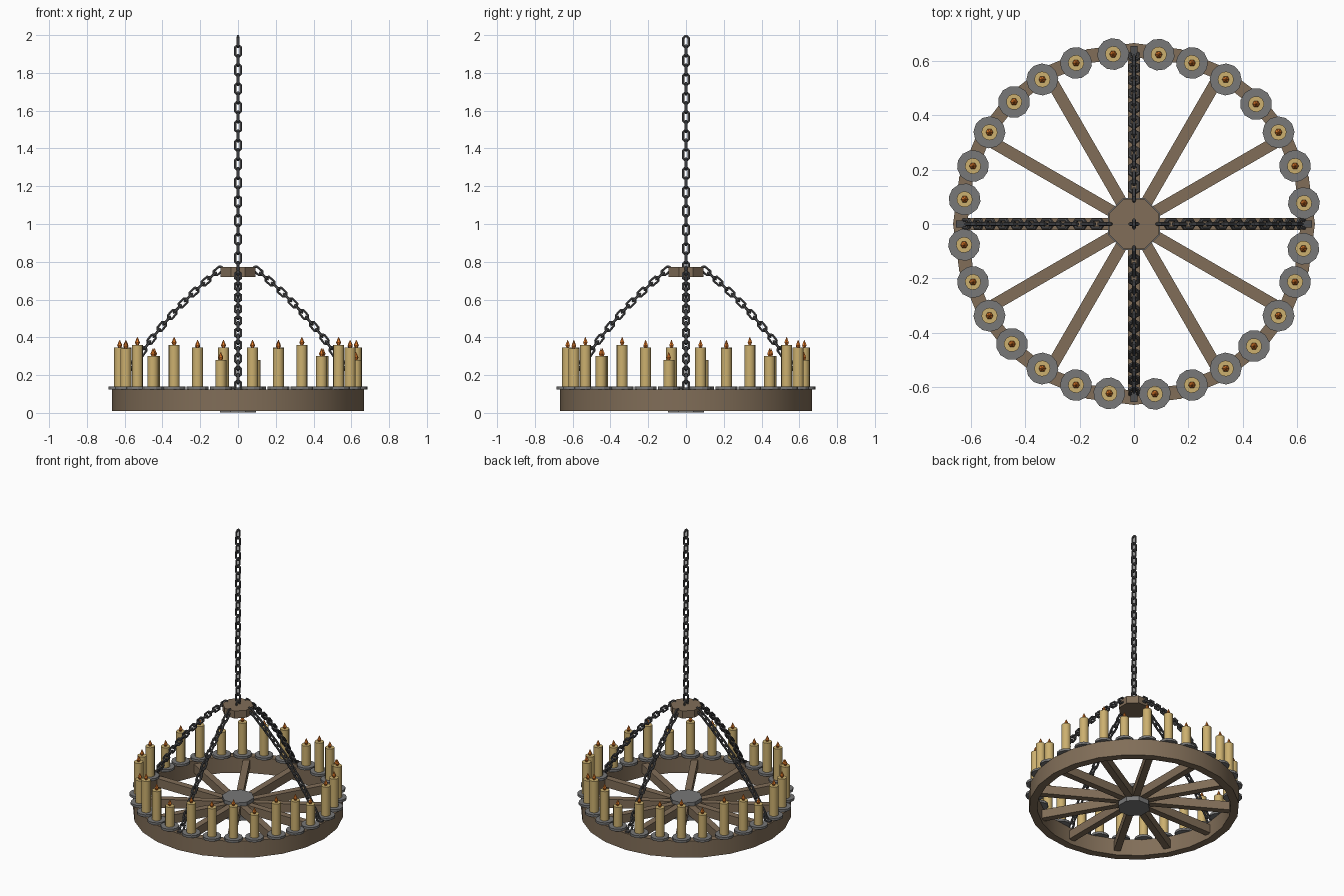
import bpy, bmesh, math
from math import sin, cos, pi, radians
from mathutils import Vector, Matrix

if "Cube" in bpy.data.objects:
    bpy.data.objects.remove(bpy.data.objects["Cube"])


def material(name, srgb):
    m = bpy.data.materials.new(name)
    m.diffuse_color = [((c + .055) / 1.055) ** 2.4 for c in srgb] + [1]
    m.use_nodes = True
    m.node_tree.nodes["Principled BSDF"].inputs["Base Color"].default_value = m.diffuse_color
    return m


WOOD = material("brown wood", (.505, .43, .345))
IRON = material("grey iron", (.47, .47, .47))
CHAIN = material("dark chain iron", (.31, .31, .315))
WAX = material("candle wax", (.80, .69, .435))
FLAME = material("orange flame", (.92, .50, .17))


def finish(name, bm, mat, smooth=False):
    bmesh.ops.recalc_face_normals(bm, faces=bm.faces)
    me = bpy.data.meshes.new(name)
    bm.to_mesh(me)
    bm.free()
    me.materials.append(mat)
    ob = bpy.data.objects.new(name, me)
    bpy.context.collection.objects.link(ob)
    if smooth:
        bpy.context.view_layer.objects.active = ob
        ob.select_set(True)
        bpy.ops.object.shade_smooth_by_angle(angle=radians(35))
        ob.select_set(False)
    return ob


def lathe(bm, profile, n, at=(0, 0, 0), phase=0.0, closed=False):
    """Spin (radius, z) points round the z axis; open profiles get capped."""
    rings = []
    for r, z in profile:
        rings.append([bm.verts.new((at[0] + r * cos(phase + 2 * pi * i / n),
                                    at[1] + r * sin(phase + 2 * pi * i / n), at[2] + z))
                      for i in range(n)])
    pairs = list(zip(rings, rings[1:]))
    if closed:
        pairs.append((rings[-1], rings[0]))
    else:
        bm.faces.new(rings[0])
        bm.faces.new(rings[-1])
    for a, b in pairs:
        for i in range(n):
            j = (i + 1) % n
            bm.faces.new((a[i], a[j], b[j], b[i]))


def link(bm, centre, along, side, length=.07, width=.043, r=.0068):
    """One chain link: an oblong loop with a four-sided section."""
    along, side = along.normalized(), side.normalized()
    normal = along.cross(side)
    hw, hl, c = width / 2 - r, length / 2 - r, .009
    loop = [(hw, -hl + c), (hw, hl - c), (hw - c, hl), (c - hw, hl),
            (-hw, hl - c), (-hw, c - hl), (c - hw, -hl), (hw - c, -hl)]
    rings = []
    for u, v in loop:
        p = centre + side * u + along * v
        out = (side * (u / hw) + along * (v / hl)).normalized()
        rings.append([bm.verts.new(p + out * r * sx + normal * r * sy)
                      for sx, sy in ((1, .6), (1, -.6), (0, -1), (-1, -.6), (-1, .6), (0, 1))])
    for a, b in zip(rings, rings[1:] + rings[:1]):
        for k in range(6):
            bm.faces.new((a[k], a[(k + 1) % 6], b[(k + 1) % 6], b[k]))


def box(bm, size, matrix):
    bmesh.ops.create_cube(bm, size=1, matrix=matrix @ Matrix.Diagonal((*size, 1)))


# wheel rim
bm = bmesh.new()
lathe(bm, [(.615, .01), (.667, .01), (.667, .125), (.615, .125)], 24, closed=True)
finish("wheel_rim", bm, WOOD, True)

# twelve spokes
bm = bmesh.new()
for i in range(12):
    box(bm, (.57, .044, .06), Matrix.Rotation(i * pi / 6, 4, 'Z') @ Matrix.Translation((.345, 0, .07)))
finish("spokes", bm, WOOD)

# hub with iron caps
bm = bmesh.new()
lathe(bm, [(.085, .02), (.085, .12)], 8, phase=pi / 8)
finish("hub", bm, WOOD)
bm = bmesh.new()
lathe(bm, [(.104, .003), (.104, .035)], 8, phase=pi / 8)
lathe(bm, [(.104, .105), (.104, .13)], 8, phase=pi / 8)
finish("hub_caps", bm, IRON)

# upper wooden block where the chains meet
bm = bmesh.new()
lathe(bm, [(.1, .72), (.1, .772)], 8, phase=pi / 8)
finish("chain_block", bm, WOOD)

# vertical chain
bm = bmesh.new()
X, Y, Z = Vector((1, 0, 0)), Vector((0, 1, 0)), Vector((0, 0, 1))
for i in range(25):
    link(bm, Vector((0, 0, 1.965 - .0498 * i)), Z, X if i % 2 else Y)
finish("main_chain", bm, CHAIN)

# four bowed side chains, evenly spaced links along a curve
P0, P1, P2 = Vector((.105, 0, .752)), Vector((.43, 0, .485)), Vector((.618, 0, .145))
path = [P0 * (1 - t) ** 2 + P1 * 2 * t * (1 - t) + P2 * t * t for t in (k / 200 for k in range(201))]
dist = [0]
for a, b in zip(path, path[1:]):
    dist.append(dist[-1] + (b - a).length)
LINKS = 20
bm = bmesh.new()
for q in range(4):
    rot = Matrix.Rotation(q * pi / 2, 3, 'Z')
    for i in range(LINKS):
        k = min(range(201), key=lambda n: abs(dist[n] - dist[-1] * i / (LINKS - 1)))
        along = (path[min(k + 1, 200)] - path[max(k - 1, 0)]).normalized()
        side = Y if i % 2 else along.cross(Y)
        link(bm, rot @ path[k], rot @ along, rot @ side, length=.066, width=.042)
finish("side_chains", bm, CHAIN)

# anchor plates on the rim
bm = bmesh.new()
for q in range(4):
    rot = Matrix.Rotation(q * pi / 2, 4, 'Z')
    box(bm, (.036, .024, .012), rot @ Matrix.Translation((.638, 0, .128)))
finish("chain_anchors", bm, CHAIN)

# candles: the same seven positions and heights in every quarter
ANGLES = (7.0, 19.8, 32.4, 44.5, 57.6, 70.2, 81.7)
TOPS = (.345, .34, .36, .30, .36, .345, .28)
pans, wax, flames = (bmesh.new() for _ in range(3))
for q in range(4):
    for a, top in zip(ANGLES, TOPS):
        t = radians(a + 90 * q)
        x, y = .631 * cos(t), .631 * sin(t)
        lathe(pans, [(.059, .125), (.059, .141)], 12, (x, y, 0), t)
        lathe(wax, [(.0295, .14), (.0295, top)], 12, (x, y, 0), t)
        lathe(flames, [(.007, -.001), (.0135, .013), (.001, .042)], 6, (x, y, top))
finish("drip_pans", pans, IRON)
finish("candles", wax, WAX, True)
finish("flames", flames, FLAME)
